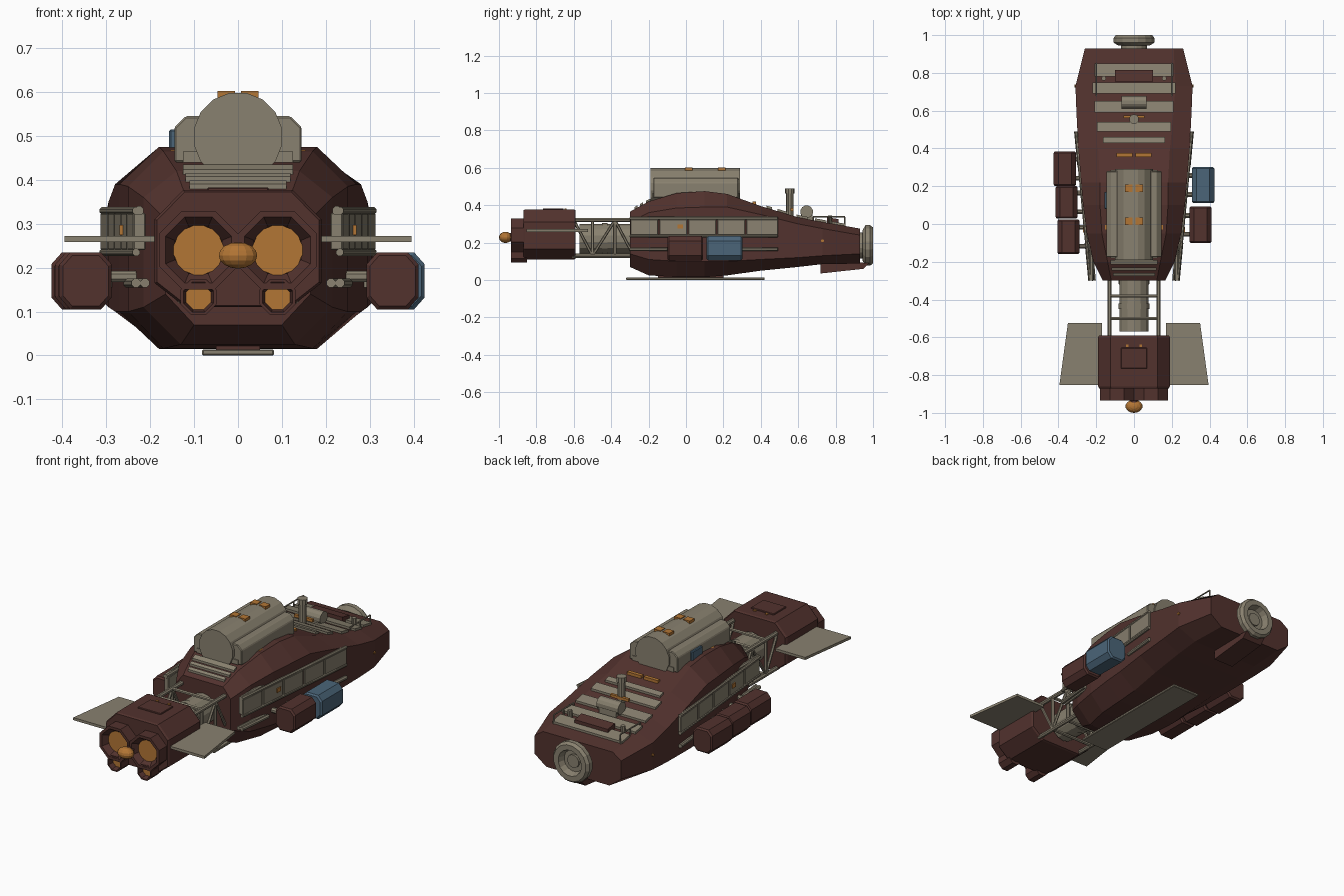
import bpy, bmesh, math
from mathutils import Vector

if "Cube" in bpy.data.objects:
    bpy.data.objects.remove(bpy.data.objects["Cube"])


def mat(name, c):
    m = bpy.data.materials.new(name)
    m.diffuse_color = (*c, 1)
    m.use_nodes = True
    m.node_tree.nodes["Principled BSDF"].inputs["Base Color"].default_value = m.diffuse_color
    return m


RED = mat("maroon", (0.085, 0.032, 0.027))
GREY = mat("warm_grey", (0.25, 0.22, 0.16))
ORANGE = mat("amber", (0.45, 0.18, 0.035))
BLUE = mat("slate_blue", (0.07, 0.13, 0.19))


def finish(name, bm, m, bevel=0):
    bmesh.ops.recalc_face_normals(bm, faces=bm.faces)
    me = bpy.data.meshes.new(name)
    bm.to_mesh(me)
    bm.free()
    me.materials.append(m)
    o = bpy.data.objects.new(name, me)
    bpy.context.collection.objects.link(o)
    if bevel:
        b = o.modifiers.new("bevel", 'BEVEL')
        b.width, b.segments = bevel, 1
    return o


def loft(name, rings, m, bevel=0, caps=True, closed=False):
    bm = bmesh.new()
    R = [[bm.verts.new(p) for p in r] for r in rings]
    n = len(R[0])
    pairs = list(zip(R, R[1:])) + ([(R[-1], R[0])] if closed else [])
    for a, b in pairs:
        for i in range(n):
            j = (i + 1) % n
            bm.faces.new((a[i], a[j], b[j], b[i]))
    if caps and not closed:
        bm.faces.new(R[0])
        bm.faces.new(R[-1])
    return finish(name, bm, m, bevel)


def box(name, x0, x1, y0, y1, z0, z1, m, bevel=0):
    return loft(name, [[(x0, y0, z), (x1, y0, z), (x1, y1, z), (x0, y1, z)] for z in (z0, z1)], m, bevel)


def rod(name, a, b, r, m, n=8):
    a, b = Vector(a), Vector(b)
    q = (b - a).to_track_quat('Z', 'Y')
    ring = [q @ Vector((r * math.cos(t), r * math.sin(t), 0))
            for t in (2 * math.pi * (i + .5) / n for i in range(n))]
    return loft(name, [[p + v for v in ring] for p in (a, b)], m)


def circle(x, y, z, r, n, off=.5):
    return [(x + r * math.cos(t), y, z + r * math.sin(t))
            for t in (2 * math.pi * (i + off) / n for i in range(n))]


def octa(y, w, tw, bw, zb, zl, zh, zt, x=0):
    half = [(bw, zb), (w, zl), (w, zh), (tw, zt)]
    return [(x + a, y, z) for a, z in half] + [(x - a, y, z) for a, z in reversed(half)]


# Main hull: octagonal sections along y
HULL = [(-.30, .165, .12, .10, .07, .14, .31, .365), (-.20, .215, .14, .13, .025, .11, .36, .42),
        (-.05, .25, .17, .17, .016, .10, .385, .465), (.10, .27, .18, .18, .015, .10, .39, .475),
        (.22, .28, .18, .18, .025, .10, .39, .46), (.40, .295, .19, .19, .05, .11, .35, .395),
        (.60, .305, .21, .20, .07, .12, .30, .335), (.73, .31, .22, .20, .085, .13, .275, .31),
        (.93, .26, .21, .19, .088, .14, .24, .275)]
loft("hull", [octa(*s) for s in HULL], RED)


def at(y, k):
    for a, b in zip(HULL, HULL[1:]):
        if y <= b[0]:
            t = (y - a[0]) / (b[0] - a[0])
            return a[k] + t * (b[k] - a[k])
    return HULL[-1][k]


# Deck slats, following the slope of the hull top
def slat(name, y0, y1, w, m, up=.012):
    loft(name, [[(x, y, at(y, 7) + dz) for x, dz in ((-w, -.01), (w, -.01), (w, up), (-w, up))]
                for y in (y0, y1)], m)


for i, (y0, y1, w) in enumerate([(.78, .85, .21), (.69, .75, .22), (.59, .65, .21), (.49, .54, .195),
                                 (.43, .46, .165), (-.215, -.19, .125), (-.245, -.23, .12),
                                 (-.275, -.26, .11)]):
    slat(f"deck_slat_{i}", y0, y1, w, GREY)
slat("deck_locker", .755, .815, .10, RED, .03)
for s in (-1, 1):
    x = s * .05
    box("deck_light", x - .043, x + .043, .355, .375, .39, .42, ORANGE)

# Dorsal tank with side blisters, straps and a side box
loft("dorsal_tank", [circle(0, y, .498, .102, 16) for y in (-.19, .29)], GREY)
box("tank_base", -.125, .125, -.18, .285, .44, .465, GREY)
for s in (-1, 1):
    prof = [(.06, .44), (.145, .44), (.145, .52), (.12, .545), (.06, .545)]
    loft("tank_side", [[(s * x, y, z) for x, z in prof] for y in (-.175, .28)], GREY, .004)
    for y in (.015, .19):
        box("tank_strap", s * .027 - .02, s * .027 + .02, y - .02, y + .02, .585, .602, ORANGE)
    box("tank_clip", s * .148 - .006, s * .148 + .006, -.03, 0, .455, .468, ORANGE)
box("tank_side_box", -.157, -.14, .08, .17, .46, .515, BLUE, .004)

# Rear deck winch, mast, rails and bollards
rod("winch_drum", (-.065, .645, .365), (.065, .645, .365), .034, GREY, 12)
box("winch_base", -.05, .05, .615, .675, .31, .36, GREY)
rod("mast", (0, .555, .33), (0, .555, .475), .02, GREY, 10)
rod("mast_head", (0, .555, .462), (0, .555, .49), .026, GREY, 10)
box("mast_collar", -.055, .055, .56, .575, .37, .385, ORANGE)
for s in (-1, 1):
    x = s * .2
    rod("deck_rail", (x, .68, .338), (x, .85, .338), .004, GREY, 6)
    for y in (.68, .765, .85):
        rod("rail_post", (x, y, at(y, 7) - .01), (x, y, .338), .004, GREY, 6)
    rod("bollard", (s * .16, .77, .29), (s * .16, .77, .345), .012, GREY)
    rod("side_lamp", (s * .29, .73, .21), (s * .315, .73, .21), .008, ORANGE)

# Rear docking ring
rod("docking_neck", (0, .92, .185), (0, .96, .185), .07, GREY, 16)
loft("docking_ring", [circle(0, y, .185, r, 16) for y, r in
                      ((.945, .085), (.96, .11), (.985, .11), (1, .098), (1, .07), (.965, .058))],
     GREY, closed=True)
rod("docking_hatch", (0, .95, .185), (0, .972, .185), .035, GREY, 12)

# Belly skid and stern skeg
box("belly_skid", -.082, .082, -.32, .42, 0, .014, GREY, .003)
box("skid_mount", -.05, .05, -.15, .2, .01, .03, RED)
loft("stern_skeg", [[(x, .72, .035), (x, .95, .06), (x, .98, .09), (x, .72, .11)] for x in (-.06, .06)], RED)

# Side armour panels, rails and lower pipes
CUTS = (-.30, -.145, .01, .165, .32, .495)


def panel_x(y):
    return .232 + (y + .3) * .095


for s in (-1, 1):
    for i, (a, b) in enumerate(zip(CUTS, CUTS[1:])):
        rings = []
        for y in (a + .004, b - .004):
            x = panel_x(y)
            rings.append([(s * (x - .022), y, .24), (s * (x + .006), y, .24),
                          (s * (x + .006), y, .325), (s * (x - .022), y, .325)])
        loft(f"side_panel_{i}", rings, GREY, .003)
    for z in (.235, .33):
        rod("panel_rail", (s * panel_x(-.3), -.3, z), (s * panel_x(.49), .49, z), .009, GREY)
    rod("inner_rail", (s * .225, -.3, .33), (s * .225, -.1, .33), .011, GREY)
    for y0, y1 in ((-.3, -.1), (.3, .49)):
        for dx in (0, -.02):
            rod("lower_pipe", (s * (panel_x(y0) + dx), y0, .165),
                (s * (panel_x(y1) + dx), y1, .165), .011, GREY)
    x = s * (panel_x(-.03) + .006)
    box("panel_light", x - .006, x + .006, -.045, -.015, .275, .297, ORANGE)


# Side cargo pods
def pod(name, x, y0, y1, m):
    def ring(y, k):
        return octa(y, .059 * k, .035 * k, .035 * k, .17 - .065 * k, .17 - .038 * k,
                    .17 + .038 * k, .17 + .065 * k, x)
    e = .008
    loft(name, [ring(y0, .88), ring(y0 + e, 1), ring(y1 - e, 1), ring(y1, .88)], m)
    s = 1 if x > 0 else -1
    ym = (y0 + y1) / 2
    for y in (ym - .05, ym + .05):
        rod("pod_strut", (s * .22, y, .18), (x, y, .18), .014, GREY)


pod("cargo_pod_right_front", .352, -.10, .092, RED)
pod("cargo_pod_right_rear", .366, .11, .302, BLUE)
for i, (x, y0, y1) in enumerate([(-.347, -.16, .025), (-.357, .03, .2), (-.366, .2, .385)]):
    pod(f"cargo_pod_left_{i}", x, y0, y1, RED)

# Truss boom between hull and engine block
rod("boom_core", (0, -.57, .22), (0, -.29, .22), .08, GREY, 14)
rod("boom_core_collar", (0, -.45, .22), (0, -.42, .22), .084, GREY, 14)
YS = (-.60, -.50, -.38, -.28)
for s in (-1, 1):
    x = s * .13
    for z in (.13, .32):
        rod("boom_longeron", (x, -.61, z), (x, -.27, z), .012, GREY)
    for i in range(3):
        z0, z1 = (.13, .32) if i % 2 else (.32, .13)
        rod("boom_diagonal", (x, YS[i], z0), (x, YS[i + 1], z1), .008, GREY, 6)
    for y in YS[1:3]:
        rod("boom_upright", (x, y, .13), (x, y, .32), .009, GREY, 6)
for y in YS[1:3]:
    for z in (.13, .32):
        rod("boom_crossbar", (-.13, y, z), (.13, y, z), .009, GREY, 6)

# Engine block with hatch
loft("engine_block", [octa(y, .19 * k, .125 * k, .12 * k, .235 - .125 * k, .235 - .07 * k,
                           .235 + .075 * k, .235 + .142 * k)
                      for y, k in ((-.87, .97), (-.86, 1), (-.60, 1), (-.59, .97))], RED)
box("engine_hatch", -.07, .07, -.765, -.655, .37, .383, RED, .003)
for s in (-1, 1):
    box("hatch_lamp", s * .035 - .007, s * .035 + .007, -.65, -.638, .372, .382, ORANGE)

# Engine nozzles, glowing discs and nose bulb
for s in (-1, 1):
    for name, z, r, g, d in (("main", .24, .097, .059, 0), ("small", .133, .044, .03, .5)):
        x = s * .09
        loft(name + "_nozzle", [circle(x, y, z, k, 8) for y, k in
                                ((-.85, r), (-.935, r), (-.935, r * .84), (-.90, g * .98), (-.85, g * .9))],
             RED, closed=True)
        loft(name + "_glow", [circle(x, y, z, g * 1.03, 8, d) for y in (-.905, -.86)], ORANGE)
rod("bulb_stem", (0, -.95, .228), (0, -.86, .228), .025, RED)
bm = bmesh.new()
bmesh.ops.create_uvsphere(bm, u_segments=14, v_segments=8, radius=1)
for v in bm.verts:
    v.co = (v.co.x * .045, -.965 + v.co.y * .035, .228 + v.co.z * .03)
finish("nose_bulb", bm, ORANGE)

# Radiator fins
for s in (-1, 1):
    plan = [(.17, -.525), (.35, -.525), (.395, -.853), (.17, -.853)]
    loft("radiator_fin", [[(s * x, y, z) for x, y in plan] for z in (.258, .272)], GREY)
